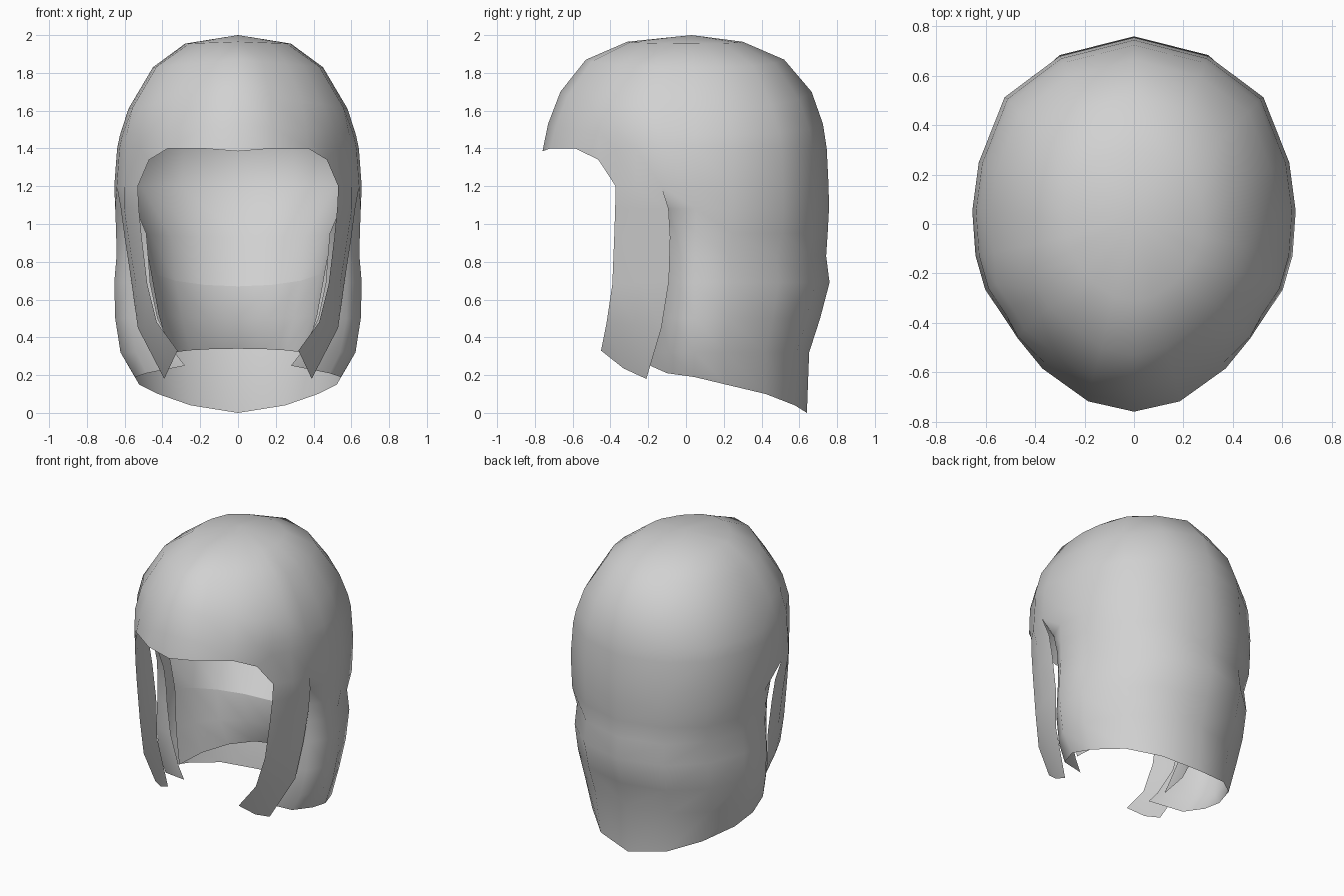
import bpy, bmesh, math

if "Cube" in bpy.data.objects:
    bpy.data.objects.remove(bpy.data.objects["Cube"])

# One plain grey for the whole helmet
grey = bpy.data.materials.new("light_grey")
grey.diffuse_color = (0.64, 0.64, 0.64, 1)
grey.use_nodes = True
grey.node_tree.nodes["Principled BSDF"].inputs["Base Color"].default_value = grey.diffuse_color


def make_half(name, build):
    """Build the right half with bmesh, then mirror it across x = 0."""
    bm = bmesh.new()
    build(bm)
    bmesh.ops.remove_doubles(bm, verts=bm.verts, dist=0.0005)
    bmesh.ops.recalc_face_normals(bm, faces=bm.faces)
    for f in bm.faces:
        f.smooth = True
    mesh = bpy.data.meshes.new(name)
    bm.to_mesh(mesh)
    bm.free()
    mesh.materials.append(grey)
    ob = bpy.data.objects.new(name, mesh)
    bpy.context.collection.objects.link(ob)
    m = ob.modifiers.new("mirror", 'MIRROR')
    m.use_clip = True
    m.merge_threshold = 0.002
    return ob


def bridge(bm, a, b):
    for i in range(len(a) - 1):
        bm.faces.new((a[i], a[i + 1], b[i + 1], b[i]))


def row(bm, pts):
    return [bm.verts.new(p) for p in pts]


# Horizontal outline of the helmet, front to back, as unit half-widths and depths
OUTLINE = [(0, -1), (.29, -.945), (.58, -.77), (.735, -.61), (.81, -.49), (.92, -.35),
           (.98, -.17), (1, .07), (.96, .33), (.8, .68), (.46, .9), (0, 1)]
# Dome rings: height, half-width, front depth, back depth, sag at the sides
DOME = [(1.965, .28, .31, .3, .01), (1.87, .45, .53, .52, .04), (1.7, .58, .665, .665, .09),
        (1.53, .625, .73, .725, .06), (1.4, .64, .76, .745, 0), (1.2, .655, .76, .755, 0)]


def ring(z, a, f, b, sag=0):
    return [(a * u, v * (f if v < 0 else b), z - sag * u) for u, v in OUTLINE]


def dome_rows(bm, s, drop):
    """Dome with the face opening cut below the brow; returns the lowest ring."""
    pole = bm.verts.new((0, .03, 2 - drop))
    rows = []
    for k, (z, a, f, b, sag) in enumerate(DOME):
        pts = ring(z - (drop if z > 1.5 else 0), a * s, f * s, b * s, sag)
        # Fuller temples
        if 0 < k < 4:
            g = (1, 1.04, 1.045, 1.025)[k]
            pts[3:6] = [(x * g, y * g, h) for x, y, h in pts[3:6]]
        # The lining meets the shell along the rim of the opening
        rim = 4 if z == 1.4 else 5 if z == 1.2 else 0
        pts[:rim] = ring(z, a, f, b)[:rim]
        if z == 1.4:
            pts[3] = (pts[3][0], pts[3][1], 1.34)
            pts[0] = (0, pts[0][1], 1.385)
        rows.append(row(bm, pts))
    for i in range(11):
        bm.faces.new((pole, rows[0][i + 1], rows[0][i]))
    for a, b in zip(rows[:4], rows[1:5]):
        bridge(bm, a, b)
    bridge(bm, rows[4][4:], rows[5][4:])
    bm.faces.new((rows[4][3], rows[4][4], rows[5][4]))
    for v in rows[5][:4]:
        bm.verts.remove(v)
    return rows[5]


def shell(bm):
    low = dome_rows(bm, 1, 0)

    # Cheek guard: front and rear edges, split from the neck guard
    cheek = [((.525, -.375, 1.08), (.62, -.092, 1.08)), ((.51, -.38, .93), (.6, -.083, .93)),
             ((.48, -.39, .68), (.565, -.09, .7)), ((.43, -.42, .48), (.53, -.13, .45)),
             ((.32, -.45, .33), (.39, -.21, .18))]
    prev = low[4:7]
    for i, (f, r) in enumerate(cheek):
        mid = [(p + q) / 2 for p, q in zip(f, r)]
        mid[0] += .03 - .005 * i
        if i == 4:
            mid[2] -= .02
        cur = row(bm, (f, mid, r))
        bridge(bm, prev, cur)
        prev = cur

    # Neck guard: height, half-width, back depth, first column, front edge tucked under the cheek
    neck = [(1.08, .65, .757, (.598, -.075), (.54, -.12)),
            (.95, .645, .75, (.585, -.055), (.485, -.12)),
            (.83, .643, .742, (.582, -.05), (.475, -.11)),
            (.69, .655, .76, (.58, -.055), (.465, -.11)),
            (.5, .65, .71, (.575, -.075), (.425, -.13)),
            (.32, .622, .652, (.54, -.09), (.335, -.17))]
    prev = [low[6]] + low[6:]
    for i, (z, a, b, c, e) in enumerate(neck):
        pts = ring(z, a, .76, b)[6:]
        pts[0] = (*c, z)
        # Rounder rear corners below the dome
        if i > 1:
            pts[2:4] = [(x * .975, y * .95, h) for x, y, h in pts[2:4]]
        cur = row(bm, [(*e, z)] + pts)
        if i == 0:
            bm.faces.new((low[6], cur[1], cur[0]))
            bridge(bm, prev[1:], cur[1:])
        else:
            bridge(bm, prev, cur)
        prev = cur
    heights = (.21, .19, .15, .1, .04, 0)
    foot = [(x, y, h) for (x, y, _), h in zip(ring(0, .545, .76, .64)[6:], heights)]
    foot[0] = (.485, -.1, .21)
    foot[3] = (foot[3][0] * .97, foot[3][1] * .97, .1)
    bridge(bm, prev, row(bm, [(.28, -.19, .25)] + foot))


def lining(bm):
    low = dome_rows(bm, .98, .025)
    # Padding narrows to the nape: side height, back height, half-width, side y, back y
    nape = [(.95, .93, .5, -.03, .55), (.77, .67, .465, -.03, .35),
            (.52, .5, .42, -.08, .34), (.31, .34, .36, -.13, .42)]
    prev = low[7:]
    for k, (zs, zb, w, ys, yb) in enumerate(nape):
        pts = []
        for i in range(5):
            t = i / 4 * math.pi / 2
            s = math.sin(t)
            pts.append((w * math.cos(t) if i < 4 else 0, ys + (yb - ys) * s, zs + (zb - zs) * s))
        cur = row(bm, pts)
        bridge(bm, prev, cur)
        if k == 1:
            crease = cur
        prev = cur
    # Sharp ridge along the nape
    for p, q in zip(crease, crease[1:]):
        bm.edges.get((p, q)).smooth = False


make_half("helmet_shell", shell)
make_half("inner_lining", lining)
